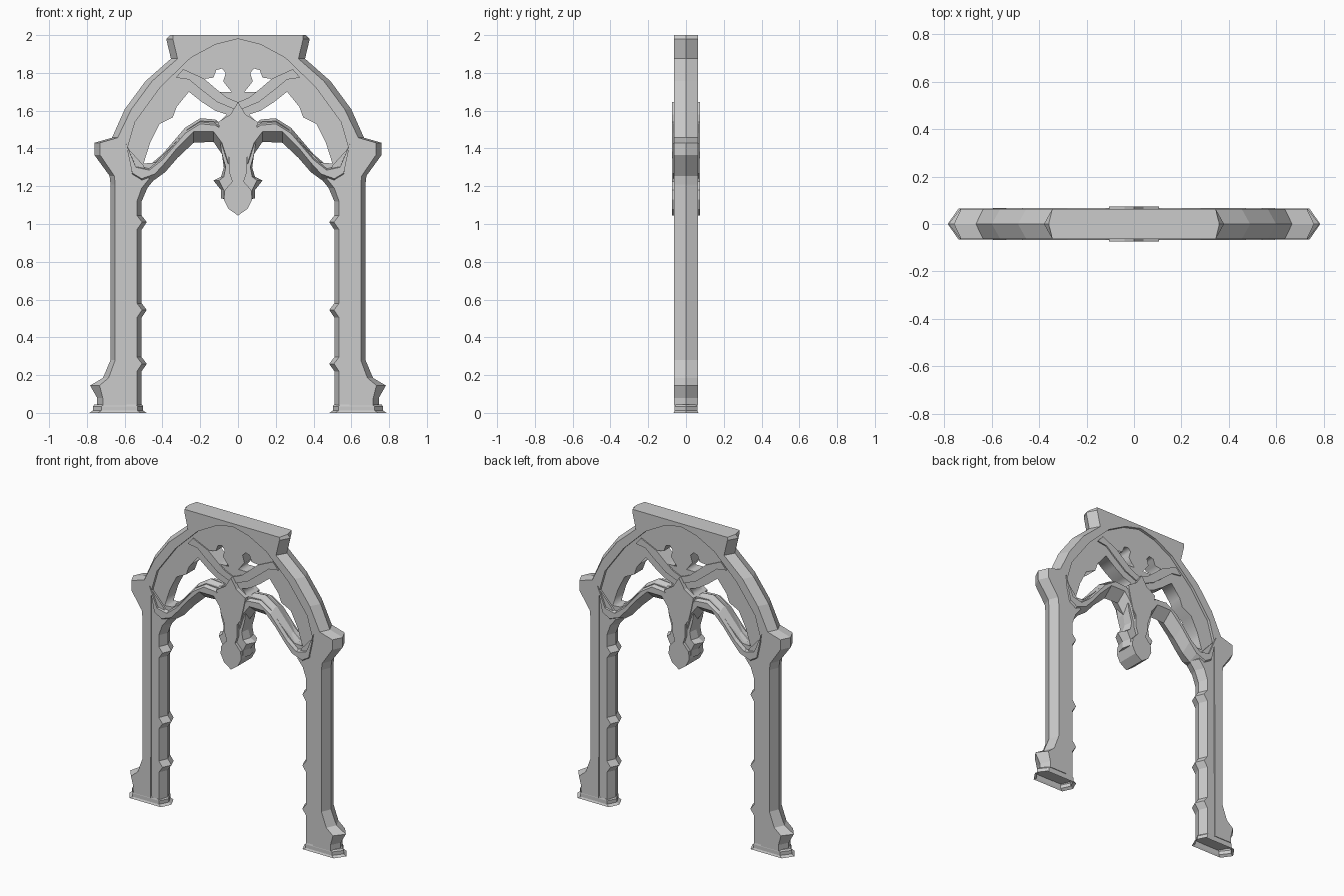
import bpy, bmesh, math


def sym(pts):
    """Close a right-half outline with its mirror image."""
    full = [tuple(p) + (0,) * (4 - len(p)) for p in pts]
    return full + [(-x, z, -dx, dz) for x, z, dx, dz in reversed(full) if abs(x) > 1e-6]


def link(name, bm, mirror=False):
    bmesh.ops.recalc_face_normals(bm, faces=bm.faces)
    me = bpy.data.meshes.new(name)
    bm.to_mesh(me)
    bm.free()
    ob = bpy.data.objects.new(name, me)
    bpy.context.collection.objects.link(ob)
    if mirror:
        ob.modifiers.new("mirror", 'MIRROR').use_mirror_merge = False
    return ob


def ridged(name, pts, depth, mirror=False):
    """Slab whose edge forms a ridge at y=0; (x, z, dx, dz) shifts each face corner."""
    pts = [tuple(p) + (0,) * (4 - len(p)) for p in pts]
    bm = bmesh.new()
    rings = []
    for y in (-depth, 0, depth):
        k = 1 if y else 0
        rings.append([bm.verts.new((x + dx * k, y, z + dz * k)) for x, z, dx, dz in pts])
    n = len(pts)
    for a, b in zip(rings, rings[1:]):
        for i in range(n):
            bm.faces.new((a[i], a[(i + 1) % n], b[(i + 1) % n], b[i]))
    caps = [bm.faces.new(rings[0]), bm.faces.new(rings[2])]
    bm.normal_update()
    bmesh.ops.triangulate(bm, faces=caps)
    return link(name, bm, mirror)


def pierced(name, outlines, depth):
    """Flat panel: first outline is the edge, the rest are holes."""
    cu = bpy.data.curves.new(name, 'CURVE')
    cu.dimensions = '2D'
    cu.fill_mode = 'BOTH'
    cu.extrude = depth
    for o in outlines:
        s = cu.splines.new('POLY')
        s.points.add(len(o) - 1)
        for p, q in zip(s.points, o):
            p.co = (q[0], q[1], 0, 1)
        s.use_cyclic_u = True
    ob = bpy.data.objects.new(name, cu)
    bpy.context.collection.objects.link(ob)
    ob.rotation_euler.x = math.pi / 2
    bpy.ops.object.select_all(action='DESELECT')
    ob.select_set(True)
    bpy.context.view_layer.objects.active = ob
    bpy.ops.object.convert(target='MESH')


def flip(pts):
    return [(-x, z) for x, z in pts]


# Outer frame: posts, brackets, arch and flat top block
arch = [(0.587, 1.395), (0.545, 1.54), (0.41, 1.725), (0.25, 1.88), (0.12, 1.95), (0, 1.98)]
frame = [(0.36, 2.0, -0.015), (0.38, 1.98, -0.035), (0.355, 1.875, -0.035),
         (0.49, 1.756, -0.035), (0.60, 1.607, -0.035), (0.667, 1.457, -0.03),
         (0.76, 1.43, -0.03), (0.76, 1.365, -0.03), (0.68, 1.255, -0.025),
         (0.675, 1.21, -0.025), (0.675, 0.28, -0.025), (0.715, 0.185, -0.03),
         (0.783, 0.145, -0.05), (0.746, 0.08, -0.03), (0.746, 0.04, -0.03),
         (0.59, 0.04)] + arch
ridged("arch_frame", sym(frame), 0.063)

# Inner post mouldings with small knobs
inner = [(0.60, 0.04), (0.51, 0.04, 0.025)]
for z in (0.26, 0.545, 1.01):
    inner += [(0.51, z - 0.04, 0.025), (0.483, z, 0.025), (0.51, z + 0.035, 0.025)]
inner += [(0.51, 1.12, 0.025), (0.48, 1.19, 0.03), (0.44, 1.24, 0.03), (0.50, 1.31), (0.60, 1.42)]
ridged("post_moulding", inner, 0.057, mirror=True)

# Flared plinths, open underneath
bm = bmesh.new()
rings = []
for z, g in ((0, 0.018), (0.012, 0.0), (0.035, 0.0), (0.045, -0.008)):
    x0, x1, y = 0.502 - g, 0.768 + g, 0.06 + g * 0.3
    rings.append([bm.verts.new((px, py, z)) for px, py in
                  ((x0, 0), (x0 + 0.03, -y), (x1 - 0.045, -y), (x1, 0), (x1 - 0.045, y), (x0 + 0.03, y))])
for a, b in zip(rings, rings[1:]):
    for i in range(6):
        bm.faces.new((a[i], a[(i + 1) % 6], b[(i + 1) % 6], b[i]))
bm.faces.new(rings[-1])
link("plinth", bm, mirror=True)

# Recessed tracery panel with four openings
edge = [(0.0, 1.40), (0.09, 1.46), (0.17, 1.51), (0.26, 1.47), (0.36, 1.36), (0.46, 1.27), (0.56, 1.28)]
panel = [p[:2] for p in sym(edge + [(x + 0.005, z) for x, z in arch[:-1]] + [(0, 1.985)])]
mid = len(edge) + len(arch)
side_hole = [(0.50, 1.32), (0.465, 1.43), (0.415, 1.53), (0.345, 1.565), (0.325, 1.62),
             (0.26, 1.70), (0.19, 1.645), (0.12, 1.60), (0.06, 1.58), (0.10, 1.54),
             (0.20, 1.545), (0.27, 1.50), (0.36, 1.40), (0.44, 1.325)]
top_hole = [(0.185, 1.767), (0.13, 1.775), (0.115, 1.815), (0.085, 1.823), (0.065, 1.80),
            (0.078, 1.755), (0.055, 1.725), (0.035, 1.70), (0.105, 1.70)]
pierced("tracery_panel", [panel, side_hole, flip(side_hole), top_hole, flip(top_hole)], 0.045)

# Raised crossing rib that dips to the centre
dip = [(0, 1.60), (0.11, 1.645), (0.20, 1.715), (0.26, 1.765), (0.33, 1.775),
       (0.29, 1.82), (0.18, 1.77), (0.11, 1.71), (0.06, 1.67), (0, 1.645)]
ridged("crossing_rib", sym(dip), 0.053)

# Lower cusped ribs with sloping soffit
rib = [(0.595, 1.43), (0.54, 1.31, 0, -0.01), (0.47, 1.31, 0, -0.025), (0.40, 1.37, 0, -0.03),
       (0.28, 1.51, 0, -0.03), (0.20, 1.56, 0, -0.03), (0.12, 1.553, 0, -0.03),
       (0.05, 1.50, 0, -0.02), (0.05, 1.28, 0, 0.04), (0.085, 1.37, 0, 0.06),
       (0.13, 1.435, 0, 0.055), (0.235, 1.43, 0, 0.06), (0.32, 1.35, 0, 0.055),
       (0.385, 1.275, 0, 0.05), (0.44, 1.235, 0, 0.03), (0.51, 1.19, 0, 0.05), (0.56, 1.23, 0, 0.04)]
ridged("cusped_rib", rib, 0.068, mirror=True)

# Central hanging pendant and the leaf spurs behind it
pendant = [(0, 1.645), (0.04, 1.58), (0.105, 1.54), (0.09, 1.465), (0.07, 1.385), (0.045, 1.35),
           (0.045, 1.27), (0.03, 1.225), (0.07, 1.18), (0.075, 1.13), (0.05, 1.08), (0, 1.045)]
ridged("pendant", sym(pendant), 0.074)
spurs = [(0, 1.50), (0.10, 1.47), (0.085, 1.37), (0.075, 1.30, -0.01), (0.09, 1.25, -0.015),
         (0.13, 1.23, -0.03), (0.09, 1.18, -0.015), (0.09, 1.135, -0.015), (0.05, 1.13), (0, 1.10)]
ridged("leaf_spurs", sym(spurs), 0.055)
